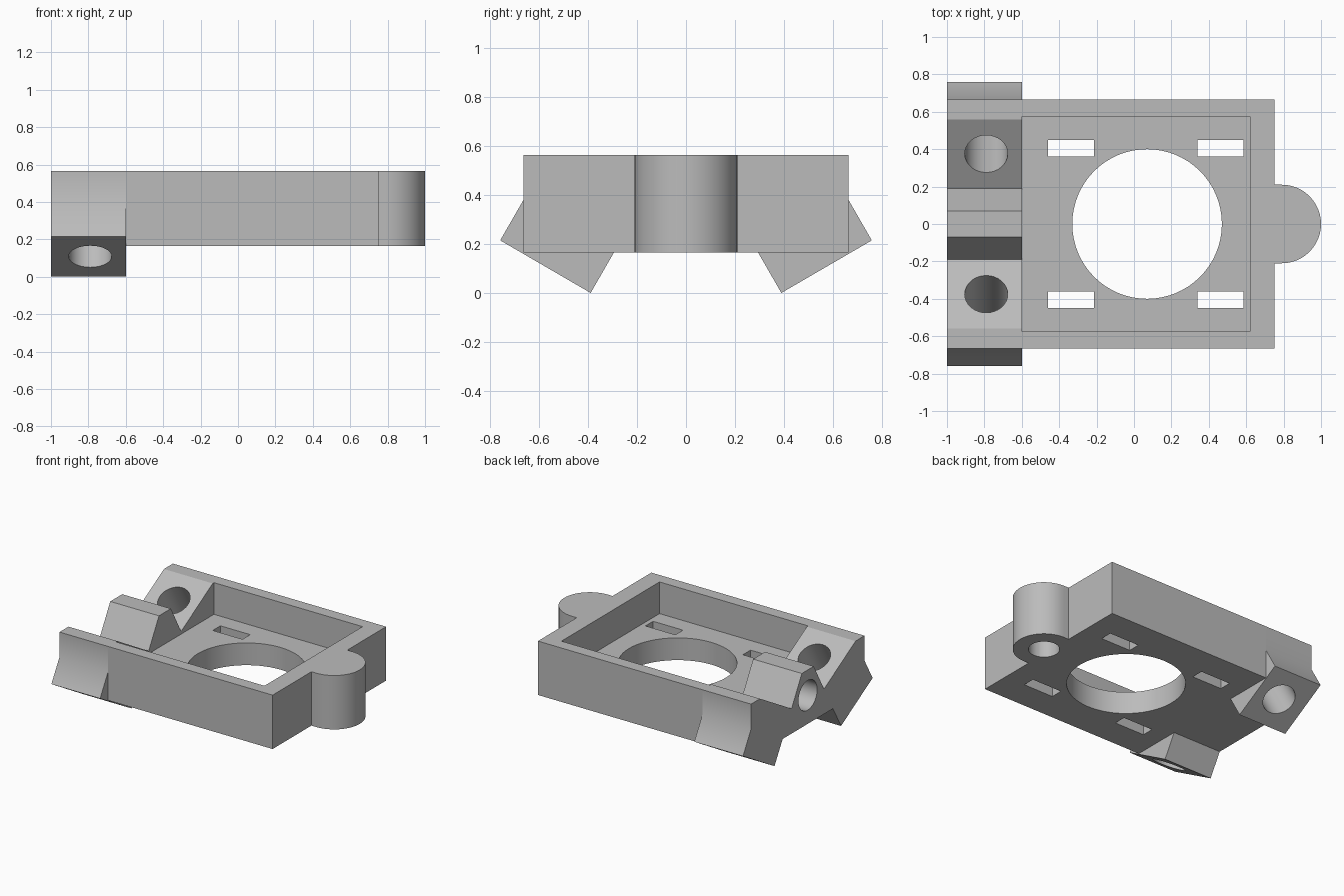
import bpy, bmesh, math
from mathutils import Matrix, Vector

if "Cube" in bpy.data.objects:
    bpy.data.objects.remove(bpy.data.objects["Cube"], do_unlink=True)

grey = bpy.data.materials.new("plain grey")
grey.use_nodes = True
grey.diffuse_color = (0.5, 0.5, 0.5, 1)
grey.node_tree.nodes["Principled BSDF"].inputs["Base Color"].default_value = (0.5, 0.5, 0.5, 1)

BOTTOM, FLOOR, TOP = 0.165, 0.33, 0.565
END_X = -0.6


def finish(name, bm):
    bmesh.ops.recalc_face_normals(bm, faces=bm.faces)
    mesh = bpy.data.meshes.new(name)
    bm.to_mesh(mesh)
    bm.free()
    mesh.materials.append(grey)
    obj = bpy.data.objects.new(name, mesh)
    bpy.context.collection.objects.link(obj)
    return obj


def prism(name, points, depth):
    """Extrude a flat outline along a vector."""
    bm = bmesh.new()
    face = bm.faces.new([bm.verts.new(p) for p in points])
    side = bmesh.ops.extrude_face_region(bm, geom=[face])["geom"]
    verts = [g for g in side if isinstance(g, bmesh.types.BMVert)]
    bmesh.ops.translate(bm, verts=verts, vec=depth)
    return finish(name, bm)


def box(name, low, high):
    (x0, y0, z0), (x1, y1, z1) = low, high
    outline = [(x0, y0, z0), (x1, y0, z0), (x1, y1, z0), (x0, y1, z0)]
    return prism(name, outline, (0, 0, z1 - z0))


def rod(name, centre, axis, radius, length, sides=32):
    bm = bmesh.new()
    turn = Vector(axis).to_track_quat('Z', 'Y').to_matrix().to_4x4()
    bmesh.ops.create_cone(bm, cap_ends=True, segments=sides, radius1=radius, radius2=radius,
                          depth=length, matrix=Matrix.Translation(centre) @ turn)
    return finish(name, bm)


def activate(obj):
    bpy.ops.object.select_all(action='DESELECT')
    obj.select_set(True)
    bpy.context.view_layer.objects.active = obj


def cut(obj, cutter):
    mod = obj.modifiers.new("cut", 'BOOLEAN')
    mod.operation, mod.solver, mod.object = 'DIFFERENCE', 'EXACT', cutter
    activate(obj)
    bpy.ops.object.modifier_apply(modifier=mod.name)
    bpy.data.objects.remove(cutter, do_unlink=True)


# Open tray with a fan opening and four slots in its floor
tray = box("tray", (END_X, -0.665, BOTTOM), (0.75, 0.665, TOP))
cut(tray, box("pocket", (END_X - 0.1, -0.575, FLOOR), (0.62, 0.575, 1)))
cut(tray, rod("opening", (0.07, 0, 0.25), (0, 0, 1), 0.4, 0.6, 64))
for x in (-0.46, 0.34):
    for y in (-0.45, 0.36):
        cut(tray, box("slot", (x, y, 0), (x + 0.245, y + 0.09, 0.5)))

# Mounting end: centre ridge between two sloped seats, with angled feet below
half = [(0.07, TOP), (0.19, 0.35), (0.56, TOP), (0.665, TOP),
        (0.665, 0.38), (0.76, 0.215), (0.39, 0), (0.295, BOTTOM)]
outline = half + [(-y, z) for y, z in reversed(half)]
mount = prism("mounting_end", [(-1, y, z) for y, z in outline], (1 + END_X, 0, 0))
for s in (-1, 1):
    cut(mount, rod("angled_bore", (-0.79, s * 0.475, 0.284), (0, -s * 0.5, 0.866), 0.115, 0.9))
cut(mount, rod("ridge_bore", (-1, 0, 0.377), (1, 0, 0), 0.11, 0.6))

# Rounded lug with a blind hole underneath
arc = [(0.79 + 0.21 * math.cos(a), 0.21 * math.sin(a), BOTTOM)
       for a in (math.pi * (i / 24 - 0.5) for i in range(25))]
lug = prism("lug", [(0.75, -0.21, BOTTOM)] + arc + [(0.75, 0.21, BOTTOM)], (0, 0, TOP - BOTTOM))
cut(lug, rod("lug_hole", (0.79, 0, BOTTOM), (0, 0, 1), 0.105, 0.6))
# The lug hole reaches slightly into the tray wall
cut(tray, rod("lug_hole", (0.79, 0, BOTTOM), (0, 0, 1), 0.105, 0.6))

for obj in (tray, mount, lug):
    activate(obj)
    bpy.ops.object.shade_smooth_by_angle(angle=math.radians(30))
